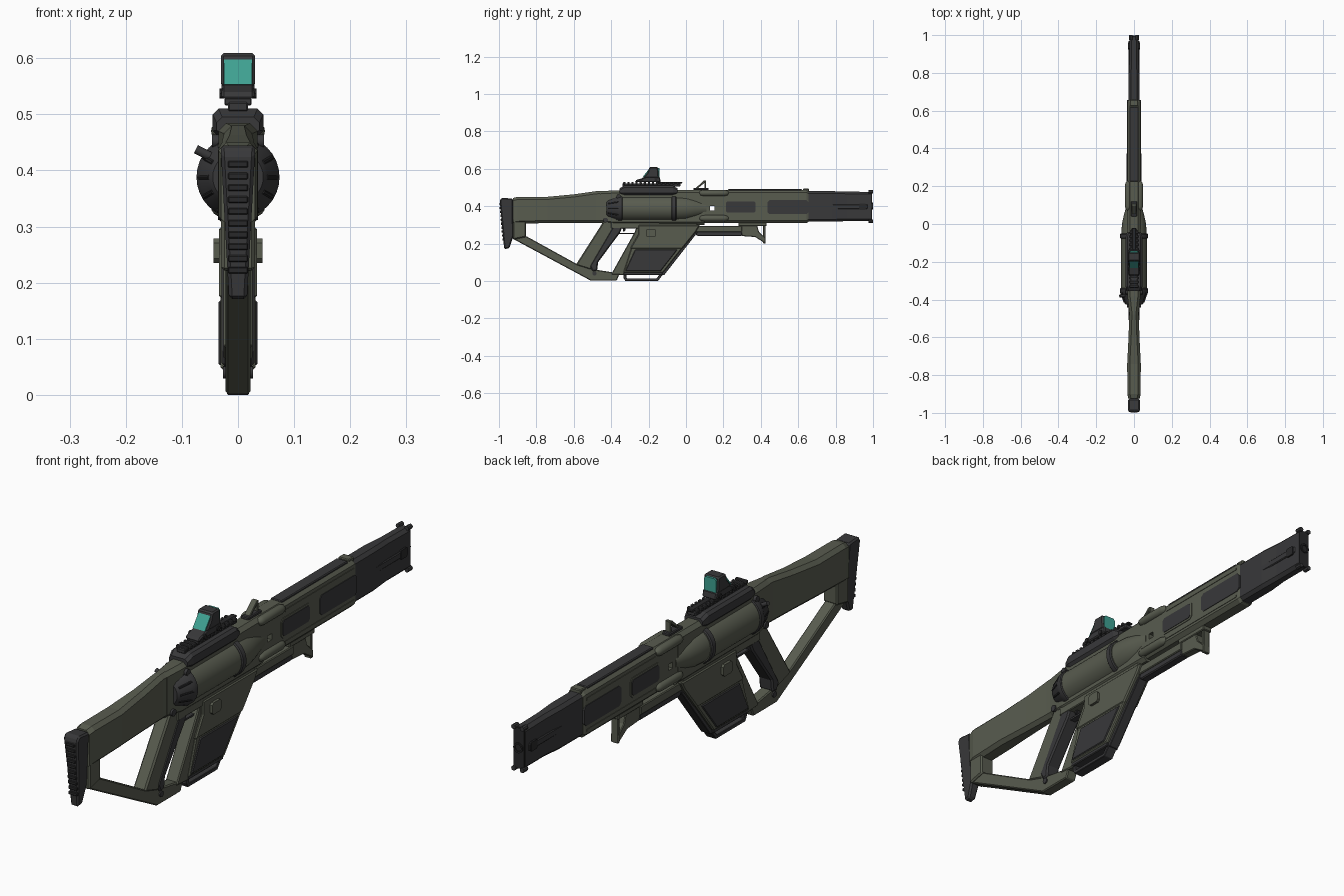
import bpy, bmesh, math
from mathutils import Vector, Matrix

default_cube = bpy.data.objects.get("Cube")
if default_cube:
    bpy.data.objects.remove(default_cube, do_unlink=True)


def make_material(name, red, green, blue):
    material = bpy.data.materials.new(name)
    material.use_nodes = True
    colour = (red, green, blue, 1)
    material.diffuse_color = colour
    shader = next(n for n in material.node_tree.nodes if n.type == 'BSDF_PRINCIPLED')
    shader.inputs["Base Color"].default_value = colour
    return material


olive = make_material("olive green", .098, .106, .078)
dark = make_material("dark grey", .04, .04, .042)
black = make_material("near black", .022, .022, .023)
teal = make_material("teal glass", .05, .36, .29)


def finish(name, bm, material, bevel=0, smooth=False):
    """Turn a bmesh into a named object, with an optional chamfer."""
    bmesh.ops.recalc_face_normals(bm, faces=bm.faces[:])
    mesh = bpy.data.meshes.new(name)
    bm.to_mesh(mesh)
    bm.free()
    mesh.materials.append(material)
    obj = bpy.data.objects.new(name, mesh)
    bpy.context.collection.objects.link(obj)
    if bevel:
        mod = obj.modifiers.new("chamfer", 'BEVEL')
        mod.width, mod.segments, mod.limit_method = bevel, 1, 'ANGLE'
        mod.angle_limit = math.radians(35)
    if smooth:
        bpy.ops.object.select_all(action='DESELECT')
        obj.select_set(True)
        bpy.context.view_layer.objects.active = obj
        bpy.ops.object.shade_smooth_by_angle(angle=math.radians(35))
    return obj


def skin(bm, rings):
    """Join rings of points with quads and close both ends."""
    rings = [[bm.verts.new(p) for p in ring] for ring in rings]
    for a, b in zip(rings, rings[1:]):
        for i in range(len(a)):
            j = (i + 1) % len(a)
            bm.faces.new((a[i], a[j], b[j], b[i]))
    bm.faces.new(rings[0])
    bm.faces.new(rings[-1])


def prism(name, outline, half, material, bevel=.004, flare=0, base=0):
    """Side outline of (y, z) points, symmetric in x; flare widens it with height."""
    bm = bmesh.new()
    skin(bm, [[(s * (half + flare * (z - base)), y, z) for y, z in outline] for s in (-1, 1)])
    return finish(name, bm, material, bevel)


def box(name, y0, y1, z0, z1, half, material, bevel=.003):
    return prism(name, [(y0, z0), (y1, z0), (y1, z1), (y0, z1)], half, material, bevel)


def loft(name, sections, material, chamfer=.014):
    """Eight-sided tube through (y, bottom, top, half width) sections."""
    bm = bmesh.new()
    rings = []
    for y, low, high, half in sections:
        c = chamfer
        corner = [(half - c, low), (half, low + c), (half, high - c), (half - c, high)]
        rings.append([(x, y, z) for x, z in corner] + [(-x, y, z) for x, z in corner[::-1]])
    skin(bm, rings)
    return finish(name, bm, material)


def lathe(name, profile, z, material, x=0, sides=32):
    """Round part about a line along y, from (y, radius) points."""
    bm = bmesh.new()
    turns = [2 * math.pi * i / sides for i in range(sides)]
    skin(bm, [[(x + r * math.cos(a), y, z + r * math.sin(a)) for a in turns] for y, r in profile])
    return finish(name, bm, material, smooth=True)


def rod(name, start, end, radius, material, sides=16):
    start, end = Vector(start), Vector(end)
    turn = (end - start).to_track_quat('Z', 'Y').to_matrix().to_4x4()
    bm = bmesh.new()
    bmesh.ops.create_cone(bm, cap_ends=True, segments=sides, radius1=radius, radius2=radius,
                          depth=(end - start).length, matrix=Matrix.Translation((start + end) / 2) @ turn)
    return finish(name, bm, material, smooth=True)


def window(name, y0, y1, z0, z1, half, material, c=.012):
    """Thin plate with cut corners showing on both sides."""
    return prism(name, [(y0 + c, z0), (y1 - c, z0), (y1, z0 + c), (y1, z1 - c),
                        (y1 - c, z1), (y0 + c, z1), (y0, z1 - c), (y0, z0 + c)], half, material, 0)


# Butt pad with ribs
prism("butt_pad", [(-.996, .43), (-.985, .445), (-.925, .44), (-.922, .24), (-.945, .175), (-.972, .17)],
      .016, dark, .006, flare=.055, base=.17)
for i in range(10):
    z = .222 + i * .021
    y = -.974 - .022 * (z - .17) / .26
    box("butt_rib", y - .004, y + .01, z - .006, z + .006, .018, black, .002)

# Stock
loft("stock", [(-.925, .3, .443, .03), (-.9, .305, .45, .035), (-.74, .31, .45, .036), (-.6, .31, .463, .029),
               (-.48, .31, .48, .025), (-.38, .31, .483, .026)], olive)
prism("stock_rear_column", [(-.925, .32), (-.855, .32), (-.855, .235), (-.925, .22)], .03, olive, .006)
prism("stock_brace", [(-.925, .225), (-.855, .24), (-.583, .09), (-.48, .06), (-.385, .045),
                      (-.355, .04), (-.37, .002), (-.51, .002)], .022, olive)

# Grip
prism("grip_post", [(-.59, .085), (-.44, .32), (-.36, .32), (-.51, .06)], .026, olive, .006)
prism("grip_pad", [(-.515, .08), (-.395, .285), (-.38, .32), (-.325, .32), (-.355, .255), (-.47, .1),
                   (-.475, .055), (-.5, .05)], .029, dark, .006)
prism("grip_front_post", [(-.4, .035), (-.275, .26), (-.26, .3), (-.2, .3), (-.325, .03)], .025, olive)
box("trigger_guard", -.37, -.27, .25, .257, .012, dark, 0)
prism("trigger", [(-.345, .31), (-.315, .31), (-.325, .268), (-.335, .262)], .008, black, .002)
rod("grip_pin", (-.036, -.43, .325), (.036, -.43, .325), .013, dark)
rod("frame_pin", (-.027, -.49, .04), (.027, -.49, .04), .011, dark)

# Receiver
loft("receiver", [(-.46, .31, .48, .026), (-.38, .3, .484, .035), (.1, .3, .487, .036)], olive)
box("receiver_floor", -.4, .06, .28, .315, .03, olive)

# Round side drum with cap, band and nose
axis = .388
lathe("drum", [(-.35, .069), (-.05, .069)], axis, olive)
lathe("drum_nose", [(-.055, .067), (0, .064), (.05, .053), (.09, .042), (.11, .037)], axis, olive)
lathe("drum_band", [(-.078, .07), (-.074, .074), (-.055, .074), (-.051, .07)], axis, dark)
lathe("drum_cap", [(-.425, .045), (-.415, .053), (-.37, .068), (-.36, .074), (-.343, .074), (-.34, .07)], axis, dark)
for i in range(12):
    a = math.pi * i / 6
    c, s = math.cos(a), math.sin(a)
    rod("cap_rib", (.05 * c, -.415, axis + .05 * s), (.069 * c, -.36, axis + .069 * s), .005, black, 8)
rod("charging_lever", (-.05, -.38, .425), (-.075, -.38, .438), .008, dark)
for side in (-1, 1):
    rod("drum_bolt", (side * .03, -.36, .452), (side * .046, -.36, .452), .012, dark)

# Magazine well and magazine
prism("magazine_well", [(-.255, .3), (.075, .3), (.055, .265), (-.02, .172), (-.3, .172), (-.255, .25)], .034, olive, .005)
window("release_button", -.215, -.16, .235, .279, .044, olive, .008)
prism("magazine", [(-.29, .185), (-.012, .185), (-.122, .045), (-.335, .045)], .031, olive)
prism("magazine_panel", [(-.272, .168), (-.045, .168), (-.135, .053), (-.325, .053)], .035, dark, .003)
prism("magazine_spine", [(.045, .255), (.062, .26), (-.118, .03), (-.14, .035)], .02, dark, .002)
box("magazine_base", -.335, -.125, .032, .048, .027, dark)
prism("magazine_loop", [(-.335, .018), (-.325, 0), (-.15, 0), (-.122, .036), (-.14, .036), (-.157, .014),
                        (-.318, .014), (-.318, .036), (-.335, .036)], .02, dark, .002)

# Handguard with a square through hole
guard = loft("handguard", [(.085, .31, .487, .034), (.645, .31, .487, .034), (.655, .315, .482, .03)], olive)
cutter = box("hole_cutter", .128, .152, .377, .4, .1, dark, 0)
cutter.hide_render = True
cut = guard.modifiers.new("hole", 'BOOLEAN')
cut.operation, cut.solver, cut.object = 'DIFFERENCE', 'EXACT', cutter
graph = bpy.context.evaluated_depsgraph_get()
cut_mesh = bpy.data.meshes.new_from_object(guard.evaluated_get(graph))
guard.modifiers.clear()
guard.data = cut_mesh
bpy.data.objects.remove(cutter, do_unlink=True)

window("guard_window", .205, .38, .357, .433, .0365, olive)
window("guard_window_panel", .213, .372, .365, .425, .0385, dark, .008)
window("guard_slot", .435, .656, .357, .433, .0365, dark)
box("guard_top_plate", .225, .62, .48, .491, .023, dark)
box("guard_end_cap", .625, .658, .465, .493, .022, olive)
for z in (.335, .47):
    for side in (-1, 1):
        lathe("guard_bulge", [(.072, .006), (.08, .014), (.095, .017), (.205, .017), (.22, .013), (.227, .006)],
              z, olive, x=side * .031, sides=16)
for z in (.338, .456):
    box("guard_side_rib", .23, .64, z - .004, z + .004, .036, olive, 0)

# Lower rail and hand stop
box("lower_rail", .03, .3, .262, .295, .022, olive)
prism("lower_rail_cover", [(.04, .265), (.3, .265), (.3, .24), (.06, .24)], .018, dark)
prism("hand_stop", [(.285, .298), (.3, .24), (.37, .235), (.425, .2), (.425, .23), (.39, .262), (.38, .298)], .016, olive, .003)
box("hand_stop_rod", .413, .425, .2, .315, .014, olive, .002)
box("rail_mount", .28, .43, .293, .315, .02, olive)

# Muzzle shroud
loft("muzzle_shroud", [(.64, .317, .48, .029), (.78, .317, .48, .029), (.86, .32, .478, .024), (.988, .32, .476, .024)], dark, .012)
box("muzzle_side_bar", .655, .97, .385, .41, .029, dark)
window("muzzle_port", .925, .962, .38, .415, .0305, black, .004)
loft("muzzle_plate", [(.982, .322, .474, .022), (.994, .322, .474, .022)], black, .008)
lathe("bore", [(.95, .019), (.999, .019), (.999, .013), (.97, .013)], .4, black)
for z in (.32, .476):
    for side in (-1, 1):
        rod("muzzle_lug", (side * .018, .975, z), (side * .018, 1, z), .009, dark, 8)

# Top mount, toothed rail and latch
loft("top_mount", [(-.355, .462, .495, .038), (-.33, .46, .51, .045), (-.07, .46, .51, .045), (-.045, .462, .495, .038)], dark, .01)
box("sight_rail", -.34, -.03, .505, .522, .018, dark)
for i in range(14):
    y = -.33 + i * .022
    box("rail_tooth", y - .006, y + .006, .516, .529, .024, dark, .002)
box("rail_latch", -.15, -.02, .522, .53, .012, black)
for y in (-.24, -.16):
    rod("sight_clamp", (-.033, y, .537), (.033, y, .537), .009, black, 8)

# Reflex sight with glass on both faces
prism("sight_base", [(-.275, .528), (-.135, .528), (-.14, .555), (-.21, .557), (-.265, .54)], .029, dark)
prism("sight_wings", [(-.23, .55), (-.205, .58), (-.195, .609), (-.15, .609), (-.145, .55)], .0305, dark, .005)
bm = bmesh.new()
glass = [(-.025, .553), (.025, .553), (.025, .598), (.019, .605), (-.019, .605), (-.025, .598)]
skin(bm, [[(x, -.236 + (z - .55) * .78, z) for x, z in glass], [(x, -.142, z) for x, z in glass]])
finish("sight_glass", bm, teal)

# Folding front sight
box("front_sight_base", .04, .12, .485, .498, .016, dark)
prism("front_sight_blade", [(.05, .495), (.062, .495), (.1, .525), (.1, .495), (.108, .495), (.108, .537), (.096, .537)],
      .012, olive, .002)
